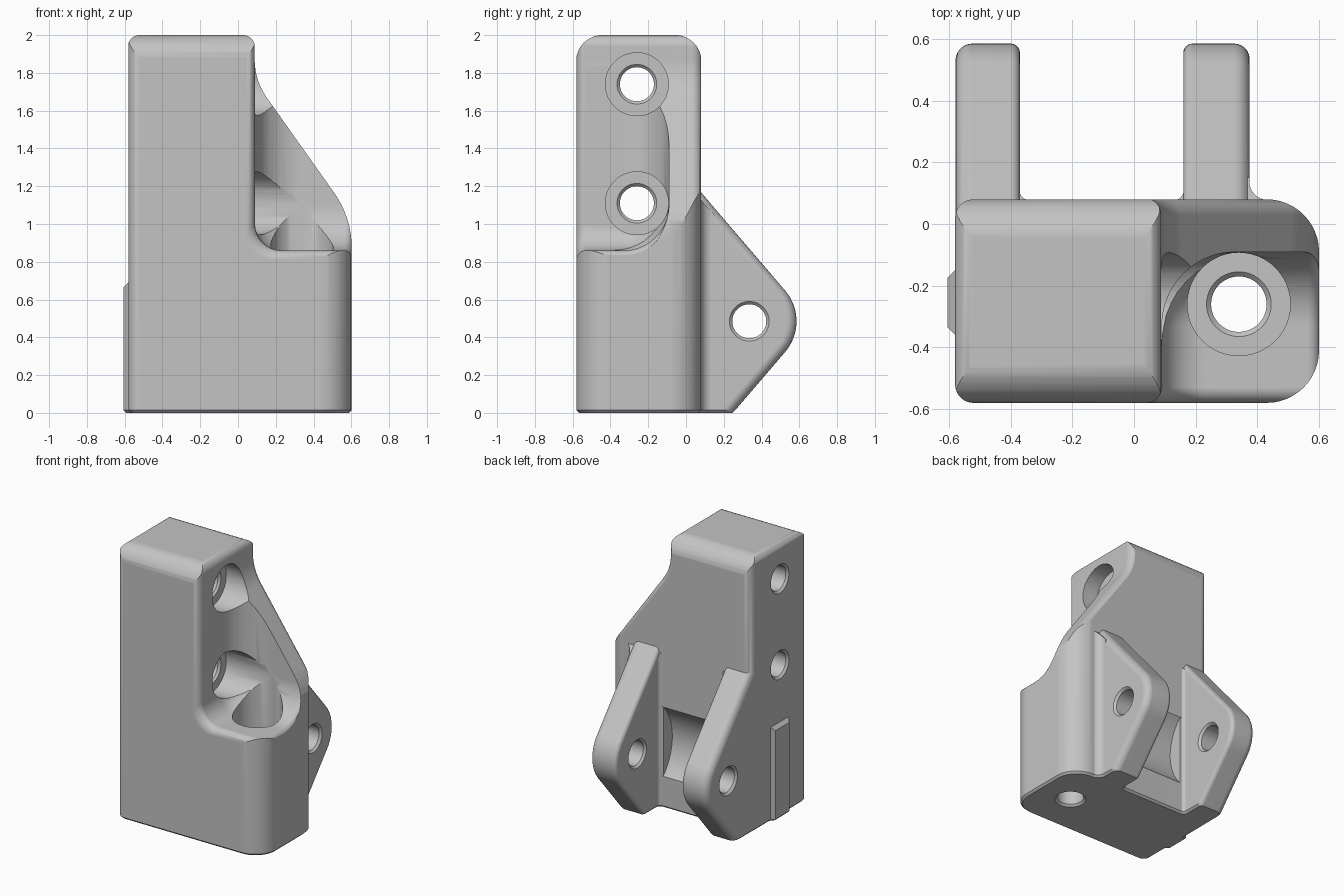
import bpy, bmesh, math
from mathutils import Vector

cube = bpy.data.objects.get("Cube")
if cube:
    bpy.data.objects.remove(cube, do_unlink=True)

grey = bpy.data.materials.new("light_grey")
grey.use_nodes = True
tone = (0.55, 0.55, 0.55, 1)
grey.diffuse_color = tone
grey.node_tree.nodes["Principled BSDF"].inputs["Base Color"].default_value = tone


def rounded(corners, n=8):
    """Polygon from (u, v, radius) corners, with filleted corners."""
    out = []
    for i, (u, v, r) in enumerate(corners):
        p = Vector((u, v))
        if r == 0:
            out.append(p)
            continue
        da = (Vector(corners[i - 1][:2]) - p).normalized()
        db = (Vector(corners[(i + 1) % len(corners)][:2]) - p).normalized()
        ang = da.angle(db)
        c = p + (da + db).normalized() * r / math.sin(ang / 2)
        t = r / math.tan(ang / 2)
        va, vb, sweep = p + da * t - c, p + db * t - c, math.pi - ang
        for k in range(n + 1):
            f = k / n
            out.append(c + (va * math.sin((1 - f) * sweep) + vb * math.sin(f * sweep)) / math.sin(sweep))
    return out


def inset(poly, d):
    """Move every side of a polygon inwards by d."""
    if d == 0:
        return poly
    n = len(poly)
    area = sum(poly[i - 1].cross(poly[i]) for i in range(n))
    s = 1 if area > 0 else -1
    out = []
    for i, p in enumerate(poly):
        a = (p - poly[i - 1]).normalized()
        b = (poly[(i + 1) % n] - p).normalized()
        na, nb = Vector((-a.y, a.x)) * s, Vector((-b.y, b.x)) * s
        out.append(p + (na + nb) * d / (1 + na.dot(nb)))
    return out


def loft(name, axis, rings):
    """Solid through (position, polygon) rings stacked along an axis."""
    place = {"x": lambda t, p: (t, p[0], p[1]),
             "y": lambda t, p: (p[0], t, p[1]),
             "z": lambda t, p: (p[0], p[1], t)}[axis]
    bm = bmesh.new()
    loops = [[bm.verts.new(place(t, p)) for p in poly] for t, poly in rings]
    for a, b in zip(loops, loops[1:]):
        for i in range(len(a)):
            bm.faces.new((a[i - 1], a[i], b[i], b[i - 1]))
    bm.faces.new(loops[0])
    bm.faces.new(loops[-1])
    bmesh.ops.recalc_face_normals(bm, faces=bm.faces)
    mesh = bpy.data.meshes.new(name)
    bm.to_mesh(mesh)
    bm.free()
    mesh.materials.append(grey)
    obj = bpy.data.objects.new(name, mesh)
    bpy.context.collection.objects.link(obj)
    return obj


def prism(name, axis, poly, lo, hi, r_lo=0, r_hi=0, n=6):
    """Extruded polygon whose end edges are rounded."""
    rings = []
    for end, r, sign in ((lo, r_lo, 1), (hi, r_hi, -1)):
        steps = [k / n * math.pi / 2 for k in range(n + 1)] if r else [0]
        part = [(end + sign * r * (1 - math.sin(a)), inset(poly, r * (1 - math.cos(a)))) for a in steps]
        rings += part[::-1] if sign == 1 and r else part
    return loft(name, axis, sorted(rings, key=lambda ring: ring[0]))


def combine(obj, other, operation):
    mod = obj.modifiers.new("join", "BOOLEAN")
    mod.operation, mod.object, mod.solver = operation, other, "EXACT"
    bpy.context.view_layer.update()
    graph = bpy.context.evaluated_depsgraph_get()
    mesh = bpy.data.meshes.new_from_object(obj.evaluated_get(graph))
    obj.modifiers.clear()
    obj.data = mesh
    bpy.data.objects.remove(other, do_unlink=True)


def bore(obj, axis, centre, steps, n=48):
    """Drill a stepped round hole given (position, radius) steps."""
    turn = [k / n * math.tau for k in range(n)]
    rings = [(t, [(centre[0] + r * math.cos(a), centre[1] + r * math.sin(a)) for a in turn]) for t, r in steps]
    combine(obj, loft("drill", axis, rings), "DIFFERENCE")


# Body: front outline, cut to the plan and side outlines
front = rounded([(-0.582, -0.1, 0), (0.602, -0.1, 0), (0.602, 1.034, 0.5),
                 (0.088, 1.76, 0.35), (0.088, 2, 0.06), (-0.582, 2, 0.06)])
plan = rounded([(-0.58, -0.58, 0.06), (0.6, -0.58, 0.17), (0.6, 0.08, 0.17), (-0.58, 0.08, 0.06)], 12)
side = rounded([(-0.582, -0.2, 0), (0.082, -0.2, 0), (0.082, 2.001, 0.14), (-0.582, 2.001, 0.14)])
body = prism("bracket_body", "y", front, -0.7, 0.085, 0, 0.055)
combine(body, prism("plan_shape", "z", plan, -0.15, 2.2), "INTERSECT")
combine(body, prism("side_shape", "x", side, -0.8, 0.8), "INTERSECT")


# Pocket above the foot, with a rounded lip and a deep inner fillet
def notch(e):
    return rounded([(0.09 + e, 2.3, 0), (0.09 + e, 0.86 + e, 0.14), (0.603, 0.86 + e, 0.04),
                    (0.603, 0.7 + e, 0), (0.9, 0.7 + e, 0), (0.9, 2.3, 0)])


lip, fillet = 0.05, 0.24
rings = [(-0.75, notch(-lip))]
quarter = [k / 10 * math.pi / 2 for k in range(11)]
rings += [(-0.53 - lip * math.cos(a), notch(lip * (math.sin(a) - 1))) for a in quarter]
rings += [(-0.33 + fillet * math.sin(a), notch(fillet * (1 - math.cos(a)))) for a in quarter]
combine(body, loft("pocket", "y", rings), "DIFFERENCE")

# Round clearance between the hinge lugs
hinge = (0.335, 0.485)
bore(body, "x", hinge, [(-0.37, 0.36), (0.16, 0.36)], 96)

# Hinge lugs: straight flanks tangent to a round nose
nose = [Vector(hinge) + 0.25 * Vector((math.cos(a), math.sin(a)))
        for a in (math.radians(-40.5 + 81 * k / 14) for k in range(15))]
lug = [Vector((-0.08, -0.15)), Vector((0.12, -0.15))] + nose + [Vector((0.01, 1.249)), Vector((-0.08, 1.249))]
for name, lo, hi, r_lo, r_hi, f_lo, f_hi in (("left_lug", 0.16, 0.375, 0.03, 0.05, 0.03, 0.06),
                                            ("right_lug", -0.579, -0.37, 0.055, 0.03, 0, 0.03)):
    # Flare where the lug meets the body
    root = [(lo + 0.01, -0.05, 0), (lo + 0.01, 0.1, 0)]
    if f_lo:
        root = [(lo - f_lo * 1.05, -0.05, 0), (lo - f_lo * 1.05, 0.078, 0),
                (lo + 0.001, 0.078, f_lo), (lo + 0.001, 0.15, 0)]
    root += [(hi - 0.001, 0.15, 0), (hi - 0.001, 0.078, f_hi),
             (hi + f_hi * 1.05, 0.078, 0), (hi + f_hi * 1.05, -0.05, 0)]
    flare = prism("flare", "z", rounded(root), -0.12, 1.3)
    combine(flare, prism("flare_limit", "x", inset(lug, 0.025), -0.9, 0.9), "INTERSECT")
    combine(body, prism(name, "x", lug, lo, hi, r_lo, r_hi), "UNION")
    combine(body, flare, "UNION")

# Locating rib on the flat flank
rib = [Vector(p) for p in ((-0.36, -0.1), (-0.15, -0.1), (-0.15, 0.69), (-0.36, 0.69))]
combine(body, loft("rib", "x", [(-0.605, inset(rib, 0.025)), (-0.58, rib), (-0.55, rib)]), "UNION")

# Flat base with a small chamfer
chamfer = 0.014
slab = [Vector(p) for p in ((-1, -1), (1, -1), (1, 1), (-1, 1))]
combine(body, prism("base_cut", "z", slab, -1, chamfer), "DIFFERENCE")
bm = bmesh.new()
bm.from_mesh(body.data)
base = [f for f in bm.faces if f.normal.z < -0.9 and f.calc_center_median().z < chamfer + 0.001]
bmesh.ops.inset_region(bm, faces=base, thickness=chamfer, use_even_offset=True)
for v in {v for f in base for v in f.verts}:
    v.co.z = 0
bm.to_mesh(body.data)
bm.free()

# Screw holes with counterbores and hinge pin holes
hole, edge, head, c = 0.09, 0.105, 0.167, 0.015


def screw(start, floor, end):
    return [(start - 0.1, edge), (start, edge), (start + c, hole), (floor - c, hole),
            (floor, edge), (floor, head), (end, head)]


for z in (1.74, 1.11):
    bore(body, "x", (-0.26, z), screw(-0.58, -0.03, 0.8))
bore(body, "z", (0.34, -0.26), screw(0, 0.55, 2.2))
for lo, hi in ((-0.579, -0.37), (0.16, 0.375)):
    bore(body, "x", hinge, [(lo - 0.08, edge), (lo, edge), (lo + c, hole),
                            (hi - c, hole), (hi, edge), (hi + 0.08, edge)])

# Smooth shading with crisp edges
bpy.ops.object.select_all(action="DESELECT")
body.select_set(True)
bpy.context.view_layer.objects.active = body
bpy.ops.object.shade_smooth_by_angle(angle=math.radians(30))
weighted = body.modifiers.new("weighted_normals", "WEIGHTED_NORMAL")
weighted.keep_sharp = True
